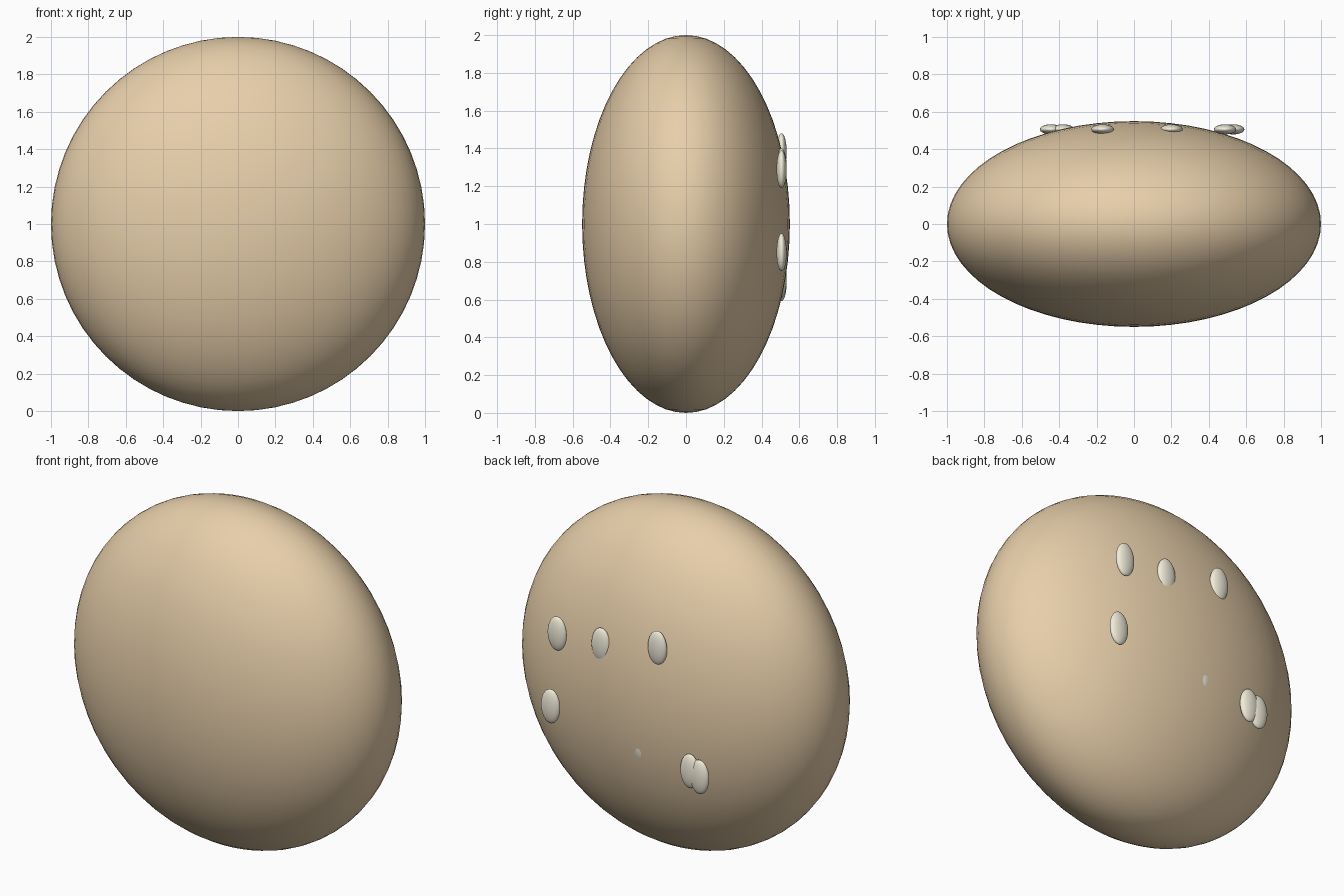
import bpy

if "Cube" in bpy.data.objects:
    bpy.data.objects.remove(bpy.data.objects["Cube"])


def material(name, rgb):
    m = bpy.data.materials.new(name)
    m.diffuse_color = (*rgb, 1)
    m.use_nodes = True
    m.node_tree.nodes["Principled BSDF"].inputs["Base Color"].default_value = m.diffuse_color
    return m


def ellipsoid(name, centre, radii, mat, segments, rings):
    bpy.ops.mesh.primitive_uv_sphere_add(
        segments=segments, ring_count=rings, radius=1, location=centre)
    ob = bpy.context.object
    ob.name = name
    ob.scale = radii
    bpy.ops.object.transform_apply(location=False, rotation=False, scale=True)
    bpy.ops.object.shade_smooth()
    ob.data.materials.append(mat)
    return ob


crust = material("crust", (0.80, 0.62, 0.40))
cream = material("cream", (0.88, 0.84, 0.70))

# Flattened round body
ellipsoid("body", (0, 0, 1), (1, 0.55, 1), crust, 64, 32)

# Upright seeds half sunk into the back face, one almost buried
seeds = [(0.487, 1.29), (0.20, 1.30), (-0.168, 1.38), (0.53, 0.85),
         (-0.054, 0.779), (-0.38, 0.71), (-0.443, 0.692)]
for i, (x, z) in enumerate(seeds):
    ellipsoid(f"seed_{i + 1}", (x, 0.506, z), (0.06, 0.027, 0.1), cream, 32, 16)
